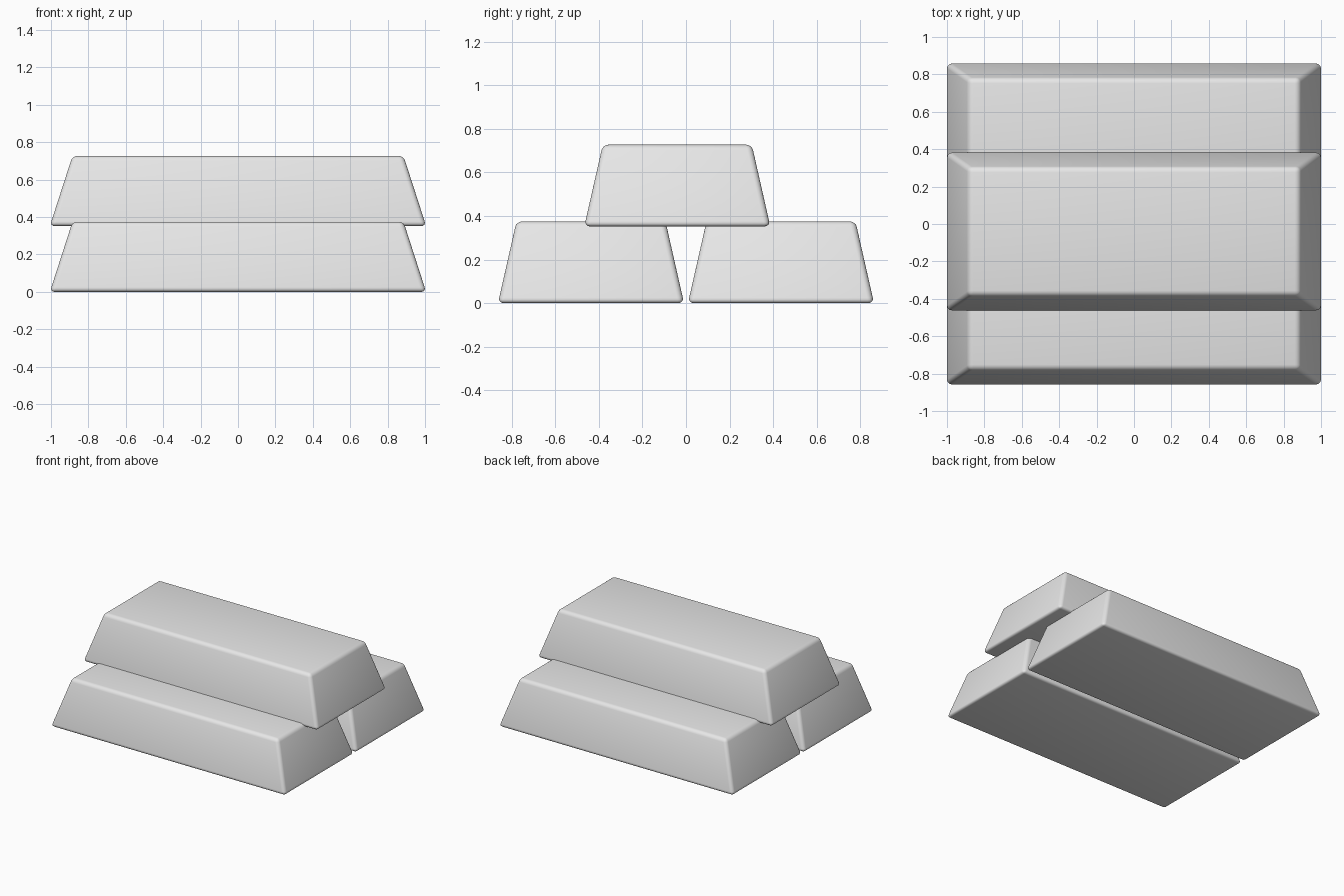
import bpy
import bmesh
from mathutils import Vector

cube = bpy.data.objects.get("Cube")
if cube:
    bpy.data.objects.remove(cube, do_unlink=True)

# Plain grey metal
metal = bpy.data.materials.new("grey metal")
metal.use_nodes = True
colour = (0.8, 0.8, 0.8, 1)
metal.diffuse_color = colour
metal.node_tree.nodes["Principled BSDF"].inputs["Base Color"].default_value = colour

BASE = Vector((1.006, 0.427))    # half size of the bottom
TOP = Vector((0.885, 0.342))     # half size of the top
HEIGHT = 0.375


def make_bar(name, y, z):
    """Tapered ingot with rounded edges, standing on height z."""
    bm = bmesh.new()
    bmesh.ops.create_cube(bm, size=2)
    for v in bm.verts:
        half = TOP if v.co.z > 0 else BASE
        v.co = (v.co.x * half.x, v.co.y * half.y, HEIGHT if v.co.z > 0 else 0)
    bmesh.ops.bevel(bm, geom=bm.edges[:], offset=0.026, offset_type='OFFSET',
                    segments=4, profile=0.5, affect='EDGES')
    mesh = bpy.data.meshes.new(name)
    bm.to_mesh(mesh)
    bm.free()
    mesh.materials.append(metal)
    bar = bpy.data.objects.new(name, mesh)
    bar.location = (0, y, z)
    bpy.context.collection.objects.link(bar)
    bpy.ops.object.select_all(action='DESELECT')
    bar.select_set(True)
    bpy.context.view_layer.objects.active = bar
    bpy.ops.object.shade_smooth_by_angle(angle=0.6)


# Two bars side by side, a third resting across the gap
make_bar("front_bar", -0.436, 0)
make_bar("back_bar", 0.436, 0)
make_bar("upper_bar", -0.04, 0.352)
